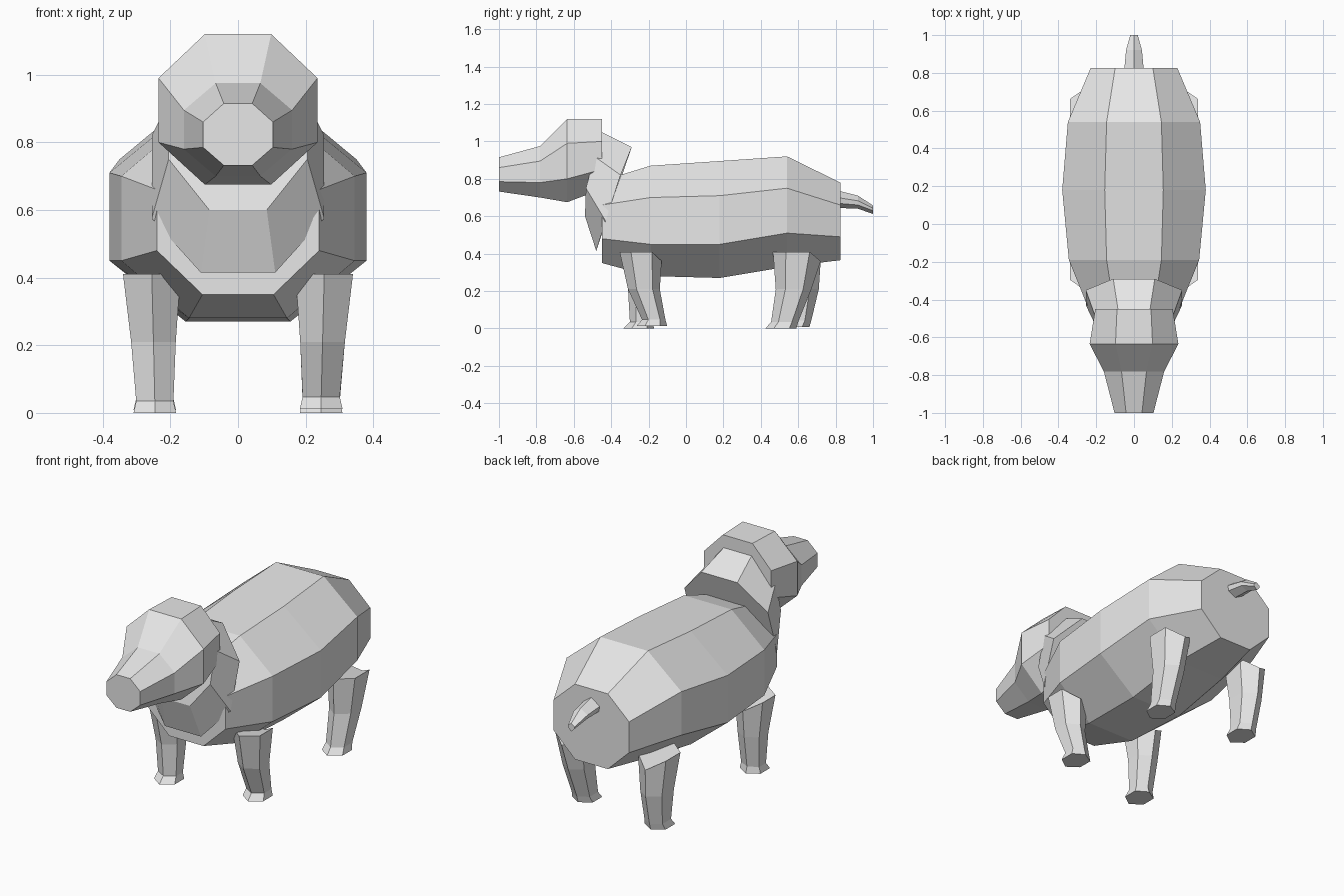
import bpy
import bmesh

default_cube = bpy.data.objects.get("Cube")
if default_cube:
    bpy.data.objects.remove(default_cube, do_unlink=True)

grey = bpy.data.materials.new("plain grey")
grey.use_nodes = True
grey.diffuse_color = (0.8, 0.8, 0.8, 1)
grey.node_tree.nodes["Principled BSDF"].inputs["Base Color"].default_value = grey.diffuse_color


def loft(name, rings):
    """Skin a row of equal-sided rings and close both ends."""
    bm = bmesh.new()
    loops = [[bm.verts.new(point) for point in ring] for ring in rings]
    count = len(loops[0])
    for first, second in zip(loops, loops[1:]):
        for i in range(count):
            j = (i + 1) % count
            bm.faces.new((first[i], first[j], second[j], second[i]))
    bm.faces.new(loops[0])
    bm.faces.new(loops[-1])
    bmesh.ops.recalc_face_normals(bm, faces=bm.faces)
    mesh = bpy.data.meshes.new(name)
    bm.to_mesh(mesh)
    bm.free()
    mesh.materials.append(grey)
    obj = bpy.data.objects.new(name, mesh)
    bpy.context.scene.collection.objects.link(obj)
    return obj


def octagon(inner, outer, levels):
    """Mirrored eight-sided ring; levels are (y, z) from top to bottom."""
    widths = (inner, outer, outer, inner)
    half = [(w, y, z) for w, (y, z) in zip(widths, levels)]
    return half + [(-x, y, z) for x, y, z in reversed(half)]


def upright(y, inner, outer, *heights):
    """Eight-sided ring standing in one vertical plane."""
    return octagon(inner, outer, [(y, z) for z in heights])


def tail_ring(y, half, top, shoulder, bottom):
    """Six-sided ring with a ridge on top and underneath."""
    upper = shoulder + (top - shoulder) * 0.45
    return [(0, y, top), (half, y, upper), (half * 0.9, y, shoulder),
            (0, y, bottom), (-half * 0.9, y, shoulder), (-half, y, upper)]


def leg_ring(x, half, front, back, z, drop=0):
    """Six-sided ring pointing forwards and backwards."""
    depth = back - front
    near, far = front + depth * 0.27, back - depth * 0.23
    return [(x, front, z), (x + half, near, z), (x + half, far, z),
            (x, back, z - drop), (x - half, far, z), (x - half, near, z)]


def leg(name, side, hip, knee, ankle, foot, sole=0):
    """Leg from (front, back) spans at each joint."""
    loft(name, [
        leg_ring(side * 0.255, 0.085, *hip, 0.41, 0.05),
        leg_ring(side * 0.25, 0.066, *knee, 0.21),
        leg_ring(side * 0.246, 0.055, *ankle, sole + 0.035),
        leg_ring(side * 0.246, 0.063, *foot, sole),
    ])


# Barrel-shaped body
loft("body", [
    upright(-0.45, 0.105, 0.24, 0.79, 0.66, 0.48, 0.35),
    upright(-0.19, 0.145, 0.345, 0.87, 0.70, 0.45, 0.28),
    upright(0.18, 0.155, 0.38, 0.895, 0.71, 0.45, 0.27),
    upright(0.54, 0.145, 0.35, 0.92, 0.75, 0.51, 0.33),
    upright(0.825, 0.10, 0.23, 0.78, 0.66, 0.49, 0.365),
])

# Leaning neck and chest
loft("neck", [
    octagon(0.11, 0.255, [(-0.29, 0.97), (-0.35, 0.82), (-0.43, 0.575), (-0.48, 0.415)]),
    octagon(0.085, 0.205, [(-0.45, 1.05), (-0.49, 0.92), (-0.535, 0.75), (-0.54, 0.60)]),
])

# Head tapering to a blunt muzzle
loft("head", [
    upright(-0.45, 0.09, 0.205, 1.12, 1.0, 0.85, 0.745),
    upright(-0.635, 0.098, 0.235, 1.12, 0.99, 0.80, 0.675),
    upright(-0.78, 0.066, 0.16, 0.975, 0.895, 0.78, 0.70),
    upright(-1, 0.042, 0.103, 0.915, 0.86, 0.785, 0.732),
])

# Short drooping tail
loft("tail", [
    tail_ring(0.80, 0.053, 0.74, 0.67, 0.645),
    tail_ring(0.92, 0.042, 0.71, 0.66, 0.64),
    tail_ring(1, 0.02, 0.657, 0.63, 0.612),
])

# Legs in mid-stride
leg("front_left_leg", 1, (-0.355, -0.13), (-0.31, -0.14),
    (-0.235, -0.11), (-0.265, -0.10), 0.012)
leg("front_right_leg", -1, (-0.355, -0.13), (-0.31, -0.15),
    (-0.30, -0.18), (-0.335, -0.17))
leg("back_left_leg", 1, (0.465, 0.72), (0.48, 0.67),
    (0.455, 0.60), (0.425, 0.59))
leg("back_right_leg", -1, (0.465, 0.72), (0.50, 0.71),
    (0.52, 0.67), (0.49, 0.66), 0.008)
